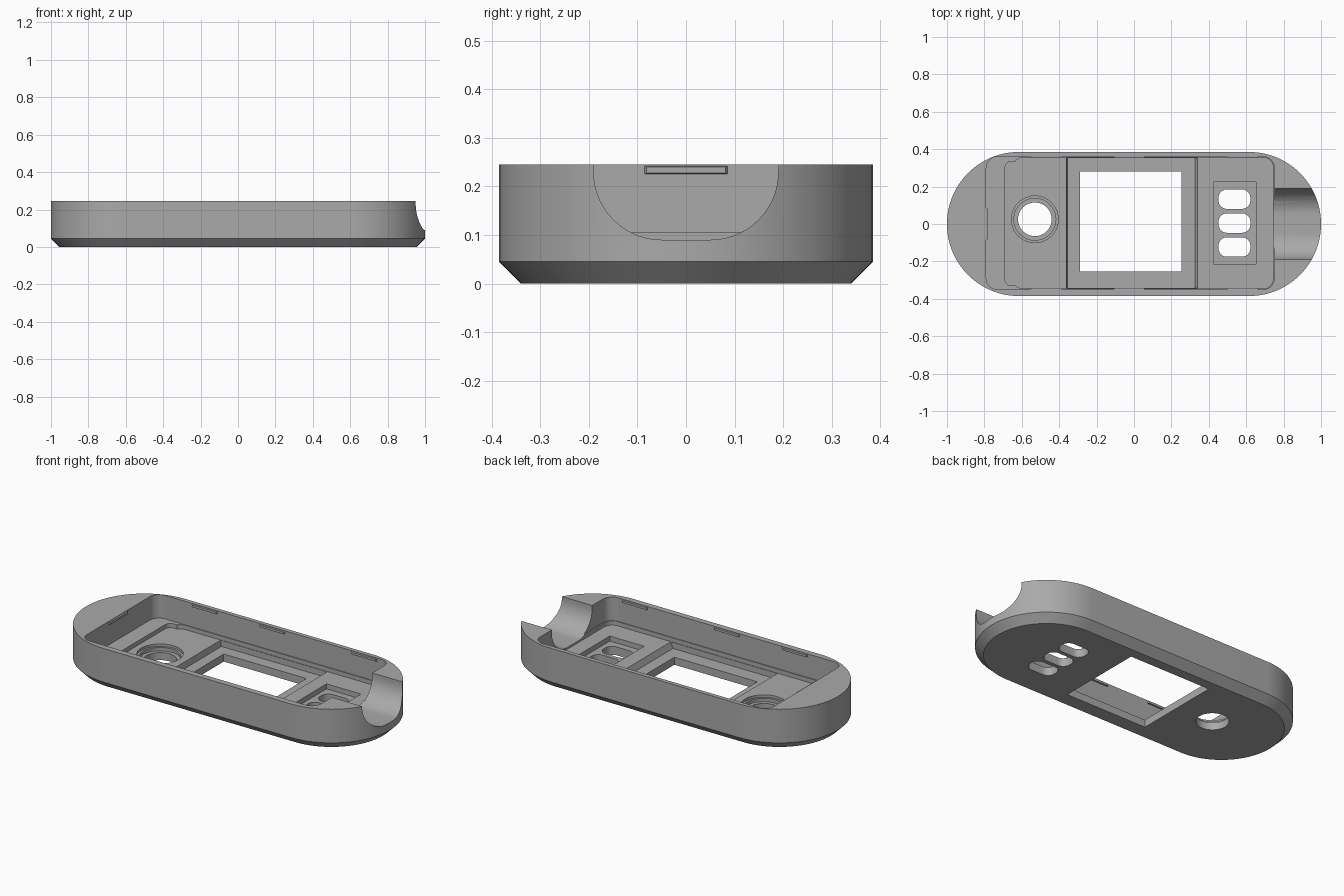
import bpy, bmesh, math

if "Cube" in bpy.data.objects:
    bpy.data.objects.remove(bpy.data.objects["Cube"], do_unlink=True)

grey = bpy.data.materials.new("plain grey")
grey.use_nodes = True
grey.diffuse_color = (0.4, 0.4, 0.4, 1)
grey.node_tree.nodes["Principled BSDF"].inputs["Base Color"].default_value = (0.4, 0.4, 0.4, 1)


def rounded(x0, x1, y0, y1, r, steps=10):
    """Rounded rectangle outline, counter-clockwise."""
    if r == 0:
        return [(x0, y0), (x1, y0), (x1, y1), (x0, y1)]
    centres = [(x1 - r, y1 - r), (x0 + r, y1 - r), (x0 + r, y0 + r), (x1 - r, y0 + r)]
    points = []
    for quarter, (cx, cy) in enumerate(centres):
        for i in range(steps + 1):
            a = (quarter + i / steps) * math.pi / 2
            p = (cx + r * math.cos(a), cy + r * math.sin(a))
            if not points or math.dist(p, points[-1]) > 1e-4:
                points.append(p)
    if math.dist(points[0], points[-1]) < 1e-4:
        points.pop()
    return points


def loft(name, rings):
    """Closed solid through matching rings of 3D points."""
    bm = bmesh.new()
    loops = [[bm.verts.new(p) for p in ring] for ring in rings]
    bm.faces.new(loops[0][::-1])
    bm.faces.new(loops[-1])
    n = len(loops[0])
    for low, high in zip(loops, loops[1:]):
        for i in range(n):
            j = (i + 1) % n
            bm.faces.new((low[i], low[j], high[j], high[i]))
    bmesh.ops.recalc_face_normals(bm, faces=bm.faces)
    mesh = bpy.data.meshes.new(name)
    bm.to_mesh(mesh)
    bm.free()
    mesh.materials.append(grey)
    obj = bpy.data.objects.new(name, mesh)
    bpy.context.collection.objects.link(obj)
    return obj


def prism(name, outline, z0, z1):
    return loft(name, [[(x, y, z) for x, y in outline] for z in (z0, z1)])


def select(obj):
    bpy.ops.object.select_all(action='DESELECT')
    obj.select_set(True)
    bpy.context.view_layer.objects.active = obj


def cut(body, cutter):
    mod = body.modifiers.new("cut", 'BOOLEAN')
    mod.operation = 'DIFFERENCE'
    mod.solver = 'EXACT'
    mod.object = cutter
    select(body)
    bpy.ops.object.modifier_apply(modifier=mod.name)
    bpy.data.objects.remove(cutter, do_unlink=True)


# Case body: long rounded tray with a chamfered bottom edge
W, H, TOP = 0.385, 0.045, 0.245
levels = [(H, 0), (0, H), (0, TOP)]
case = loft("case_shell", [[(x, y, z) for x, y in
                           rounded(-1 + d, 1 - d, -W + d, W - d, W - d - 0.0005, 28)]
                           for d, z in levels])

# Main cavity, then the stepped floor and the screen pocket
SHELF, FLOOR, POCKET = 0.105, 0.08, 0.045
cut(case, prism("cavity", rounded(-0.79, 0.75, -0.35, 0.36, 0.06), SHELF, 0.4))
cut(case, prism("floor_end", rounded(-0.69, 0.2, -0.33, 0.335, 0.035), FLOOR, 0.2))
cut(case, prism("floor_main", rounded(-0.645, 0.743, -0.345, 0.355, 0.05), FLOOR, 0.2))
pocket = [(x, y) for x, y in rounded(-0.355, 0.325, -0.342, 0.352, 0)]
wide = rounded(-0.362, 0.34, -0.342, 0.352, 0)
cut(case, loft("screen_pocket", [[(x, y, POCKET) for x, y in pocket],
                                 [(x, y, FLOOR) for x, y in wide],
                                 [(x, y, 0.15) for x, y in wide]]))

# Screen window
cut(case, prism("window", rounded(-0.29, 0.255, -0.255, 0.28, 0), -0.1, 0.2))

# Round button hole with a counterbore
for r, z in ((0.125, 0.065), (0.112, 0.045), (0.09, -0.1)):
    ring = rounded(-0.53 - r, -0.53 + r, 0.025 - r, 0.025 + r, r)
    cut(case, prism("button_hole", ring, z, 0.2))

# Button recess with three slots
cut(case, prism("slot_recess", rounded(0.425, 0.652, -0.215, 0.225, 0), 0.05, 0.2))
for y in (-0.123, 0.005, 0.133):
    cut(case, prism("slot", rounded(0.452, 0.622, y - 0.052, y + 0.052, 0.045), -0.1, 0.2))

# Round-bottomed notch through the end wall
profile = rounded(-0.19, 0.19, 0.09, 0.5, 0.14, 14)
cut(case, loft("end_notch", [[(x, y, z) for y, z in profile] for x in (0.7, 1.1)]))

select(case)
bpy.ops.object.shade_smooth_by_angle(angle=math.radians(30))


# Snap ridges just under the rim, with tapered ends
def ridge(name, centre, half, across, inward):
    """Ridge along x, or along y when across is set; inward is its push from the wall."""
    rings = []
    for depth, trim in ((-0.004 * inward, 0), (0.008 * inward, 0.006)):
        ring = []
        for u, z in rounded(-half + trim, half - trim, 0.224 + trim / 2, 0.243 - trim / 2, 0):
            x, y = (depth, u) if across else (u, depth)
            ring.append((centre[0] + x, centre[1] + y, z))
        rings.append(ring)
    loft(name, rings)


for side, wall, inward in (("back", 0.36, -1), ("front", -0.35, 1)):
    for i, x in enumerate((-0.47, -0.025, 0.58)):
        ridge(f"{side}_snap_ridge_{i + 1}", (x, wall), 0.085, False, inward)
ridge("end_snap_ridge", (-0.79, 0), 0.087, True, 1)
